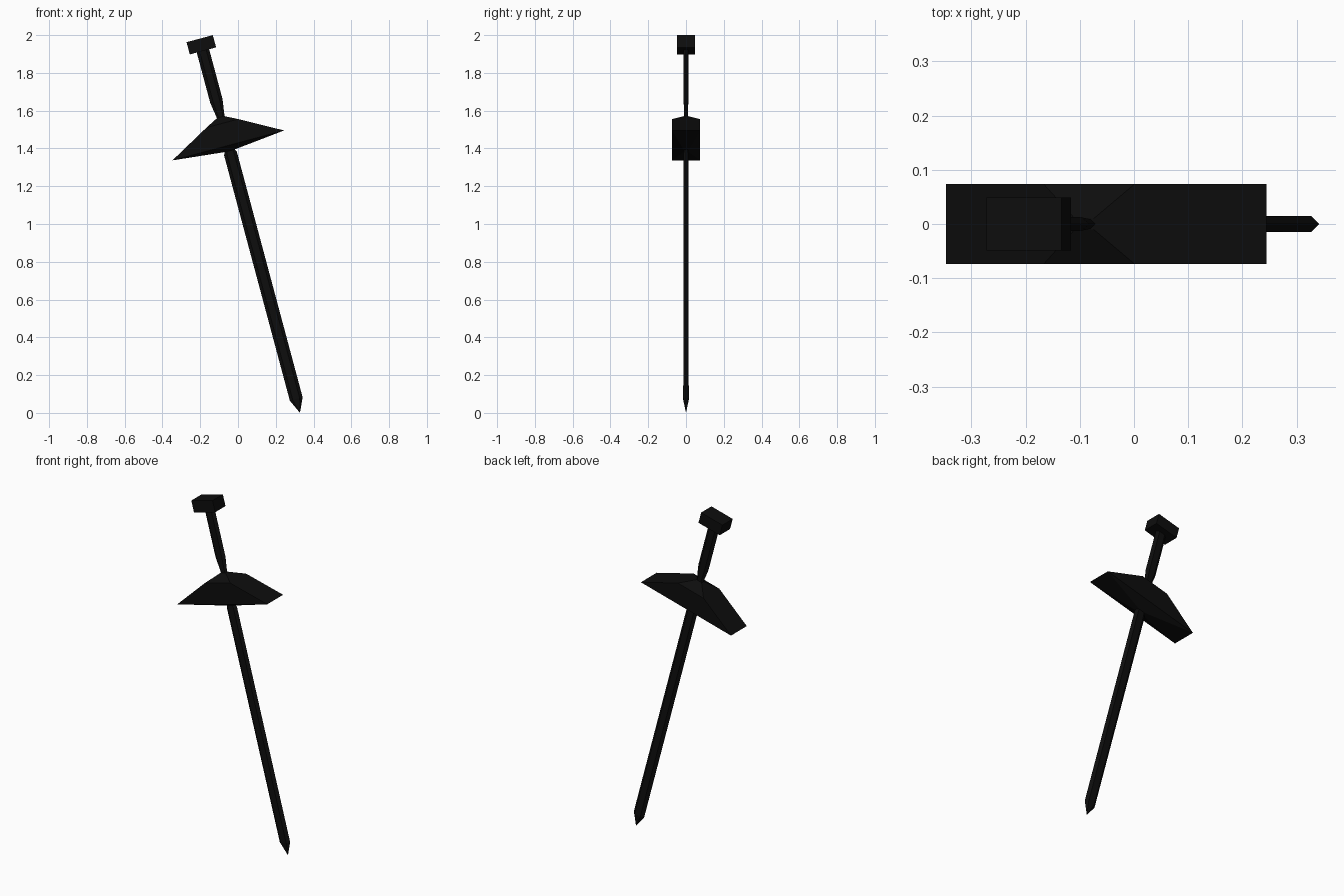
import bpy, bmesh, math
from mathutils import Matrix

if "Cube" in bpy.data.objects:
    bpy.data.objects.remove(bpy.data.objects["Cube"])

# Local frame: blade tip at origin, sword axis along +z, then leaned 15 degrees
LEAN = Matrix.Translation((0.328, 0, 0)) @ Matrix.Rotation(math.radians(-15), 4, 'Y')

black = bpy.data.materials.new("near_black")
black.diffuse_color = (0.004, 0.004, 0.004, 1)
black.use_nodes = True
black.node_tree.nodes["Principled BSDF"].inputs["Base Color"].default_value = black.diffuse_color


def finish(name, bm):
    bmesh.ops.recalc_face_normals(bm, faces=bm.faces)
    bm.transform(LEAN)
    me = bpy.data.meshes.new(name)
    bm.to_mesh(me)
    bm.free()
    me.materials.append(black)
    ob = bpy.data.objects.new(name, me)
    bpy.context.collection.objects.link(ob)
    return ob


def hex_loft(name, rings):
    """Loft of six-sided rings with sharp edges: (height, half width, half flat, half depth)."""
    bm = bmesh.new()
    loops = []
    for z, w, f, d in rings:
        pts = [(w, 0), (f, d), (-f, d), (-w, 0), (-f, -d), (f, -d)]
        loops.append([bm.verts.new((x, y, z)) for x, y in pts])
    for a, b in zip(loops, loops[1:]):
        for i in range(6):
            j = (i + 1) % 6
            bm.faces.new((a[i], a[j], b[j], b[i]))
    bm.faces.new(loops[0])
    bm.faces.new(loops[-1])
    bmesh.ops.remove_doubles(bm, verts=bm.verts, dist=0.0002)
    return finish(name, bm)


# Blade: pointed tip, long body, short shoulder under the guard
hex_loft("blade", [(0.0, 0.0, 0.0, 0.0), (0.076, 0.035, 0.019, 0.0147),
                   (1.422, 0.035, 0.019, 0.012), (1.45, 0.02, 0.012, 0.01)])

# Grip: narrow neck widening to a straight handle
hex_loft("grip", [(1.60, 0.018, 0.01, 0.008), (1.71, 0.034, 0.018, 0.0125),
                  (1.99, 0.034, 0.018, 0.0125)])

# Guard: wedge with knife-edge ends, faceted towards the grip and the blade
bm = bmesh.new()
for half_w, half_d, z in [(0.306, 0.074, 1.466), (0.087, 0.074, 1.587),
                          (0.018, 0.010, 1.622), (0.020, 0.012, 1.436)]:
    for sx in (-1, 1):
        for sy in (-1, 1):
            bm.verts.new((sx * half_w, sy * half_d, z))
bmesh.ops.convex_hull(bm, input=bm.verts)
finish("guard", bm)

# Pommel: plain box
bm = bmesh.new()
bmesh.ops.create_cube(bm, size=1, matrix=Matrix.Translation((0, 0, 2.0175))
                      @ Matrix.Diagonal((0.144, 0.097, 0.067, 1)))
finish("pommel", bm)
